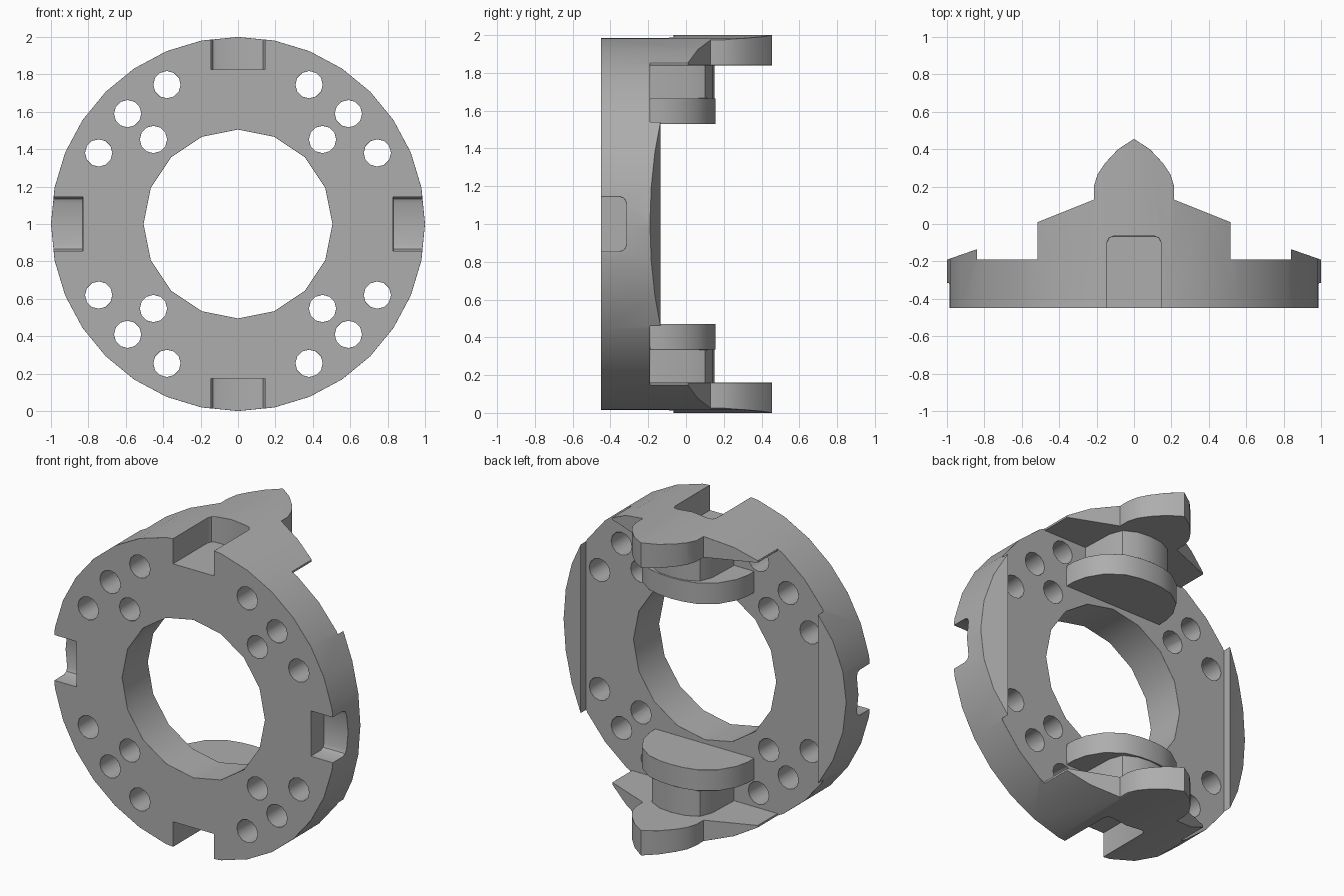
import bpy, bmesh, math
from mathutils import Matrix

cube = bpy.data.objects.get("Cube")
if cube:
    bpy.data.objects.remove(cube, do_unlink=True)

grey = bpy.data.materials.new("satin_grey")
grey.use_nodes = True
colour = (0.42, 0.42, 0.42, 1)
grey.diffuse_color = colour
grey.node_tree.nodes["Principled BSDF"].inputs["Base Color"].default_value = colour

FRONT, BACK = -0.45, -0.19


def finish(name, bm):
    bmesh.ops.recalc_face_normals(bm, faces=bm.faces[:])
    mesh = bpy.data.meshes.new(name)
    bm.to_mesh(mesh)
    bm.free()
    mesh.materials.append(grey)
    obj = bpy.data.objects.new(name, mesh)
    bpy.context.collection.objects.link(obj)
    return obj


def prism(name, outline, low, high, axis="z"):
    """Extrude an outline of (across, depth) points along z or x."""
    bm = bmesh.new()
    place = (lambda a, b, c: (a, b, c)) if axis == "z" else (lambda a, b, c: (c, b, a))
    ends = [[bm.verts.new(place(a, b, c)) for a, b in outline] for c in (low, high)]
    for end in ends:
        bm.faces.new(end)
    n = len(outline)
    for i in range(n):
        j = (i + 1) % n
        bm.faces.new((ends[0][i], ends[0][j], ends[1][j], ends[1][i]))
    return finish(name, bm)


def rod(name, x, z, radius, y0, y1, sides):
    """Cylinder lying along y."""
    bm = bmesh.new()
    matrix = Matrix.Translation((x, (y0 + y1) / 2, z)) @ Matrix.Rotation(math.pi / 2, 4, "X")
    bmesh.ops.create_cone(bm, cap_ends=True, segments=sides, radius1=radius,
                          radius2=radius, depth=y1 - y0, matrix=matrix)
    return finish(name, bm)


def mirrored(half):
    """Complete a right-hand half outline across the centre line."""
    return half + [(-x, y) for x, y in reversed(half) if x > 0]


def combine(target, tool, operation):
    mod = target.modifiers.new("shape", "BOOLEAN")
    mod.operation, mod.object, mod.solver = operation, tool, "EXACT"
    bpy.context.view_layer.objects.active = target
    bpy.ops.object.modifier_apply(modifier=mod.name)
    bpy.data.objects.remove(tool, do_unlink=True)


def span(sign, near, far):
    return sorted((sign * near, sign * far))


def slot_outline(half, end, r=0.035):
    return mirrored([(half, -0.7), (half, end - r), (half - r * 0.3, end - r * 0.3),
                     (half - r, end)])


# Disc slab, pointed arms and sloping side lips, all trimmed to one round rim
body = prism("mounting_ring", [(-1.3, -0.6), (1.3, -0.6), (1.3, BACK), (-1.3, BACK)], -1.3, 1.3)
arm = mirrored([(0.515, -0.52), (0.515, 0.01), (0.215, 0.13), (0.215, 0.2), (0.195, 0.265),
                (0.155, 0.325), (0.085, 0.4), (0, 0.455)])
lip = [(0.84, -0.5), (0.84, -0.135), (1.15, -0.243), (1.15, -0.5)]
for s in (1, -1):
    combine(body, prism("arm", arm, *span(s, 0.84, 1.2)), "UNION")
    combine(body, prism("lip", [(s * x, y) for x, y in lip], -0.8, 0.8), "UNION")
combine(body, rod("rim", 0, 0, 1, FRONT, 0.6, 32), "INTERSECT")

# Inner hooks: a rounded cap carried on a narrower neck below each arm
cap = mirrored([(0.35, -0.25), (0.35, -0.13), (0.33, -0.04), (0.27, 0.06),
                (0.17, 0.13), (0.08, 0.152), (0, 0.157)])
neck = mirrored([(0.21, -0.25), (0.2, 0.02), (0.17, 0.1), (0.09, 0.14), (0, 0.15)])
for s in (1, -1):
    hook = prism("hook_cap", cap, *span(s, 0.53, 0.665))
    combine(hook, prism("hook_neck", neck, *span(s, 0.6, 0.87)), "UNION")
    combine(body, hook, "UNION")

# Central bore and rim slots
combine(body, rod("bore", 0, 0, 0.505, -0.7, 0.7, 16), "DIFFERENCE")
for s in (1, -1):
    combine(body, prism("arm_slot", slot_outline(0.145, -0.065), *span(s, 0.825, 1.2)), "DIFFERENCE")
    combine(body, prism("side_slot", slot_outline(0.145, -0.315), *span(s, 0.83, 1.2), "x"),
            "DIFFERENCE")

# Four bolt holes in each quadrant
for sx in (1, -1):
    for sz in (1, -1):
        for x, z in ((0.38, 0.745), (0.59, 0.59), (0.745, 0.38), (0.452, 0.452)):
            combine(body, rod("bolt_hole", sx * x, sz * z, 0.073, -0.7, -0.1, 12), "DIFFERENCE")

# Stand on the ground, soften the edges and shade
body.data.transform(Matrix.Translation((0, 0, 1)))
bevel = body.modifiers.new("soft_edges", "BEVEL")
bevel.width, bevel.segments = 0.01, 2
bevel.limit_method, bevel.angle_limit = "ANGLE", math.radians(50)
bpy.ops.object.select_all(action="DESELECT")
body.select_set(True)
bpy.context.view_layer.objects.active = body
bpy.ops.object.shade_smooth_by_angle(angle=math.radians(35))
